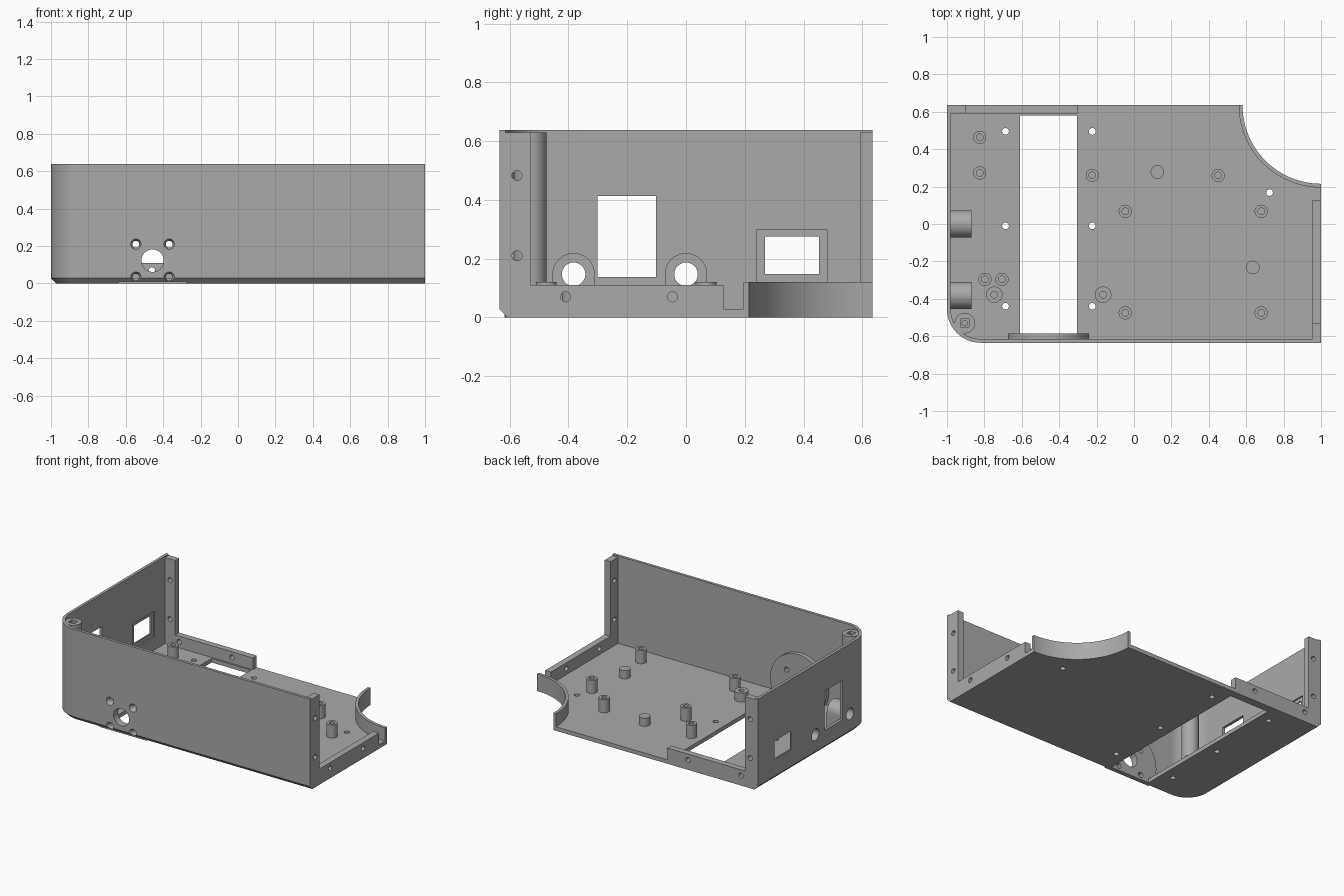
import bpy, bmesh, math
from mathutils import Matrix, Vector

if "Cube" in bpy.data.objects:
    bpy.data.objects.remove(bpy.data.objects["Cube"])

gray = bpy.data.materials.new("plain_gray")
gray.diffuse_color = (0.40, 0.40, 0.40, 1)
gray.use_nodes = True
gray.node_tree.nodes["Principled BSDF"].inputs["Base Color"].default_value = gray.diffuse_color
TOP, FLOOR, HALF = 0.638, 0.028, 0.635
WALL, RAD = 0.02, 0.18


def finish(name, bm):
    bmesh.ops.recalc_face_normals(bm, faces=bm.faces)
    me = bpy.data.meshes.new(name)
    bm.to_mesh(me)
    bm.free()
    ob = bpy.data.objects.new(name, me)
    bpy.context.collection.objects.link(ob)
    me.materials.append(gray)
    return ob


def loft(name, layers):
    """Closed solid through stacked loops of equal length."""
    bm = bmesh.new()
    rings = [[bm.verts.new(p) for p in ring] for ring in layers]
    n = len(rings[0])
    for a, b in zip(rings, rings[1:]):
        for i in range(n):
            j = (i + 1) % n
            bm.faces.new((a[i], a[j], b[j], b[i]))
    bm.faces.new(rings[0][::-1])
    bm.faces.new(rings[-1])
    return finish(name, bm)


def prism(name, pts, z0, z1):
    return loft(name, [[(x, y, z) for x, y in pts] for z in (z0, z1)])


def box(name, x0, x1, y0, y1, z0, z1):
    return prism(name, [(x0, y0), (x1, y0), (x1, y1), (x0, y1)], z0, z1)


def rod(name, start, end, r, r2=None, seg=32):
    a, b = Vector(start), Vector(end)
    bm = bmesh.new()
    rot = (b - a).to_track_quat('Z', 'Y').to_matrix().to_4x4()
    bmesh.ops.create_cone(bm, cap_ends=True, segments=seg, radius1=r,
                          radius2=r if r2 is None else r2, depth=(b - a).length,
                          matrix=Matrix.Translation((a + b) / 2) @ rot)
    return finish(name, bm)


def cut(ob, cutters):
    for c in cutters:
        m = ob.modifiers.new("cut", 'BOOLEAN')
        m.operation, m.solver, m.object = 'DIFFERENCE', 'EXACT', c
    bpy.context.view_layer.update()
    dg = bpy.context.evaluated_depsgraph_get()
    me = bpy.data.meshes.new_from_object(ob.evaluated_get(dg))
    ob.modifiers.clear()
    ob.data = me


def drop(cutters):
    for c in cutters:
        bpy.data.objects.remove(c)


def arc(cx, cy, r, a0, a1, n):
    return [(cx + r * math.cos(math.radians(a0 + (a1 - a0) * i / n)),
             cy + r * math.sin(math.radians(a0 + (a1 - a0) * i / n))) for i in range(n + 1)]


def shell(o):
    """Front and left outline, moved inwards by o."""
    return ([(-1 + o, HALF)] + arc(-1 + RAD, -HALF + RAD, RAD - o, 180, 270, 16)
            + [(1, -HALF + o)])


# Floor with chamfered front and left edges and a round corner bite
bite = arc(1, HALF, 0.43, 270, 180, 32)
floor = loft("floor", [[(x, y, z) for x, y in shell(o) + bite]
                       for z, o in ((0, FLOOR), (FLOOR, 0))])

# Front and left wall in one bent strip
wall = prism("outer_wall", shell(0) + shell(WALL)[::-1], FLOOR, TOP)

# Low rim around the bite
prism("bite_rim", arc(1, HALF, 0.42, 270, 180, 32) + arc(1, HALF, 0.44, 180, 270, 32), 0, 0.12)

# Motor mounting disc inside the front wall
MX, MZ = -0.457, 0.122
disc = rod("motor_disc", (MX, -0.617, MZ), (MX, -0.585, MZ), 0.217, seg=64)
below = box("below", -1, 1, -1, 1, -0.5, 0.0)
cut(disc, [below])
drop([below])

# Motor shaft and countersunk screw holes
holes = [rod("shaft_hole", (MX, -0.7, MZ), (MX, -0.5, MZ), 0.06)]
for sx in (-1, 1):
    for sz in (-1, 1):
        x, z = MX + sx * 0.089, MZ + sz * 0.088
        holes.append(rod("screw_hole", (x, -0.7, z), (x, -0.5, z), 0.018, seg=20))
        holes.append(rod("screw_sink", (x, -0.645, z), (x, -0.61, z), 0.033, 0.016, seg=20))
for part in (wall, floor, disc):
    cut(part, holes)
drop(holes)

# Round socket housings on the left wall
sockets = []
for y in (-0.3825, -0.0):
    arch = [(y - 0.072, 0.02)] + arc(y, 0.147, 0.072, 180, 0, 24) + [(y + 0.072, 0.02)]
    housing = loft("socket_housing", [[(x, a, b) for a, b in arch] for x in (-0.985, -0.87)])
    bore = rod("bore", (-1.1, y, 0.147), (-0.8, y, 0.147), 0.04)
    cut(housing, [bore])
    sockets.append(bore)

# Windows in the left wall, one with a shallow pocket inside
windows = sockets + [box("window", -1.1, -0.9, -0.302, -0.102, 0.138, 0.413),
                     box("switch_window", -1.1, -0.9, 0.268, 0.453, 0.148, 0.275),
                     box("switch_pocket", -0.99, -0.9, 0.24, 0.48, 0.12, 0.30)]
cut(wall, windows)
drop(windows)

# Right and back frames: tall post plus low flange with screw holes
frames = [box("right_post", 0.955, 1, -0.625, -0.53, 0.0285, 0.63),
          box("right_flange", 0.955, 1, -0.607, 0.127, 0, 0.11),
          box("back_post", -0.99, -0.9, 0.592, HALF, 0.0285, 0.63),
          box("back_flange", -0.972, -0.3, 0.592, HALF, 0, 0.11)]
side = [rod("hole", (0.9, y, z), (1.1, y, z), 0.017, seg=20)
        for y, z in ((-0.575, 0.21), (-0.575, 0.483), (-0.41, 0.07), (-0.046, 0.07))]
back = [rod("hole", (x, 0.55, z), (x, 0.7, z), 0.017, seg=20)
        for x, z in ((-0.94, 0.21), (-0.94, 0.483), (-0.87, 0.07), (-0.46, 0.07))]
for part, cutters in zip(frames, (side[:2], side[2:], back[:2], back[2:])):
    cut(part, cutters)
drop(side + back)

# Corner screw column with a square nut recess
column = rod("corner_column", (-0.905, -0.53, 0.02), (-0.905, -0.53, 0.63), 0.055)
nut = [box("nut", -0.927, -0.883, -0.552, -0.508, 0.61, 0.7),
       rod("nut_bore", (-0.905, -0.53, 0.5), (-0.905, -0.53, 0.7), 0.014, seg=20)]
cut(column, nut)
drop(nut)

# Floor slot and through holes
slot = [box("slot", -0.61, -0.305, -0.585, 0.58, -0.1, 0.1)]
spots = [(x, y) for x in (-0.687, -0.223) for y in (0.495, -0.01, -0.44)] + [(0.725, 0.168)]
slot += [rod("hole", (x, y, -0.1), (x, y, 0.1), 0.018, seg=20) for x, y in spots]
cut(floor, slot)
drop(slot)

# Hollow standoffs
standoffs = [(-0.825, 0.463, 0.11), (-0.825, 0.273, 0.11), (-0.223, 0.26, 0.12),
             (0.45, 0.26, 0.12), (-0.047, 0.068, 0.12), (0.68, 0.068, 0.12),
             (-0.047, -0.475, 0.12), (0.68, -0.475, 0.12), (-0.797, -0.296, 0.09),
             (-0.706, -0.296, 0.09), (-0.165, -0.378, 0.09), (-0.747, -0.378, 0.09)]
for x, y, h in standoffs:
    post = rod("standoff", (x, y, 0.02), (x, y, h), 0.044 if abs(y + 0.378) < 0.01 else 0.035)
    bore = [rod("bore", (x, y, FLOOR + 0.005), (x, y, 0.2), 0.018, seg=20)]
    cut(post, bore)
    drop(bore)

# Solid support pegs
for x, y in ((0.125, 0.278), (0.635, -0.232)):
    rod("support_peg", (x, y, 0.02), (x, y, 0.085), 0.036)

# Smooth round walls, keep edges sharp
for ob in bpy.context.scene.objects:
    ob.select_set(True)
    bpy.context.view_layer.objects.active = ob
bpy.ops.object.shade_smooth_by_angle(angle=math.radians(30))
